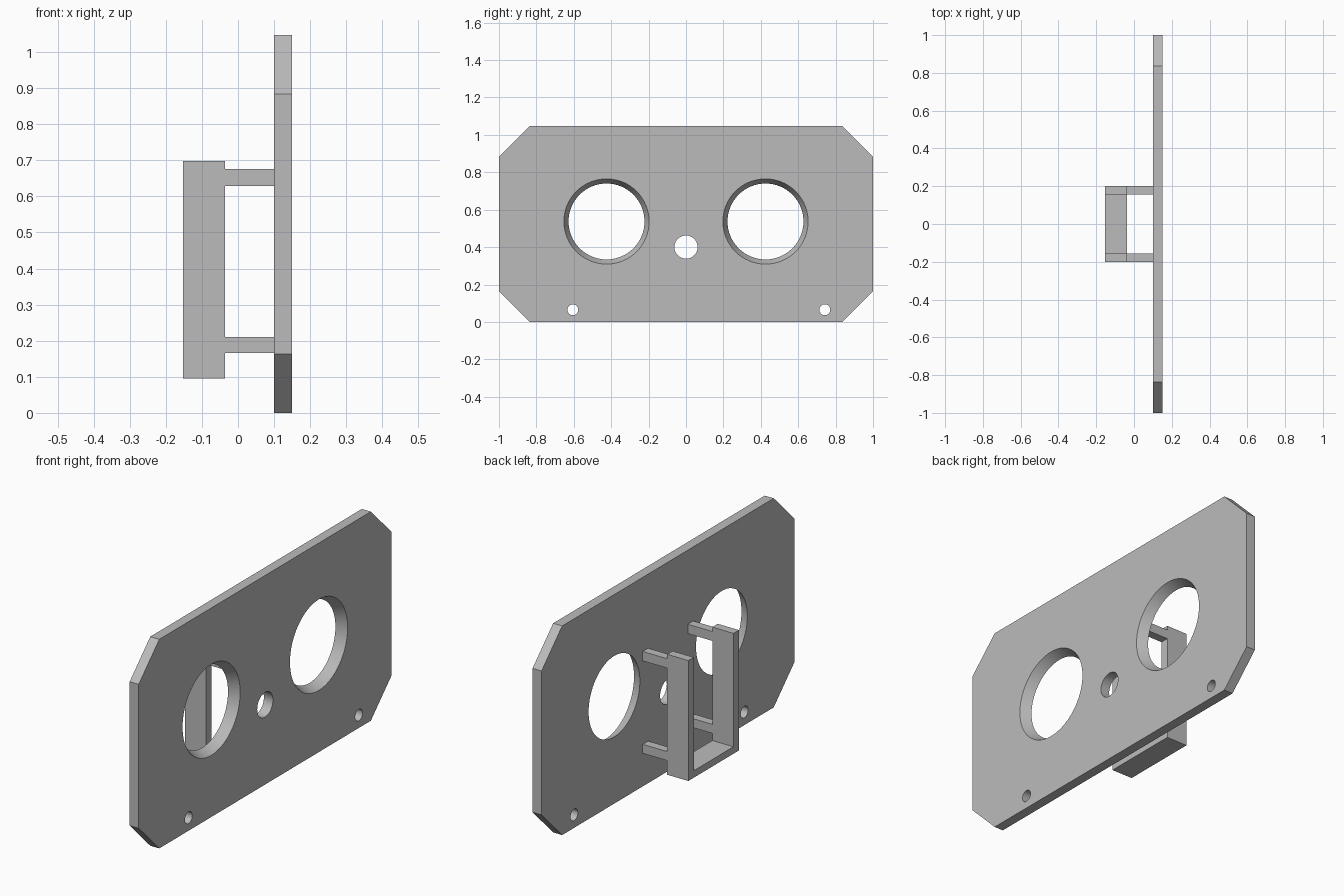
import bpy
import bmesh
from math import pi
from mathutils import Matrix

if "Cube" in bpy.data.objects:
    bpy.data.objects.remove(bpy.data.objects["Cube"], do_unlink=True)

grey = bpy.data.materials.new("light_grey")
grey.use_nodes = True
grey.diffuse_color = (0.5, 0.5, 0.5, 1)
grey.node_tree.nodes["Principled BSDF"].inputs["Base Color"].default_value = (0.5, 0.5, 0.5, 1)


def make_object(name, bm):
    bmesh.ops.recalc_face_normals(bm, faces=bm.faces)
    mesh = bpy.data.meshes.new(name)
    bm.to_mesh(mesh)
    bm.free()
    mesh.materials.append(grey)
    obj = bpy.data.objects.new(name, mesh)
    bpy.context.collection.objects.link(obj)
    return obj


def extrude_profile(name, outline, x0, x1):
    """Extrude a (y, z) outline from x0 to x1."""
    bm = bmesh.new()
    face = bm.faces.new([bm.verts.new((x0, y, z)) for y, z in outline])
    new = bmesh.ops.extrude_face_region(bm, geom=[face])["geom"]
    verts = [v for v in new if isinstance(v, bmesh.types.BMVert)]
    bmesh.ops.translate(bm, verts=verts, vec=(x1 - x0, 0, 0))
    return make_object(name, bm)


BACK, FRONT = 0.10, 0.15        # plate faces
OVER = 0.05                     # how far cutters pass the plate

# Panel with clipped corners
top, clip = 1.047, 0.163
corner = 1 - clip
panel = extrude_profile("panel", [
    (-corner, 0), (corner, 0), (1, clip), (1, top - clip),
    (corner, top), (-corner, top), (-1, top - clip), (-1, clip)], BACK, FRONT)

# Holes: y, z, back radius, front radius
holes = [(-0.425, 0.537, 0.203, 0.228), (0.425, 0.537, 0.203, 0.228),
         (0, 0.4, 0.062, 0.062),
         (-0.605, 0.065, 0.029, 0.029), (0.742, 0.065, 0.029, 0.029)]
bm = bmesh.new()
for y, z, r_back, r_front in holes:
    flare = (r_front - r_back) * OVER / (FRONT - BACK)
    place = Matrix.Translation(((BACK + FRONT) / 2, y, z)) @ Matrix.Rotation(pi / 2, 4, 'Y')
    bmesh.ops.create_cone(bm, cap_ends=True, segments=64,
                          radius1=r_back - flare, radius2=r_front + flare,
                          depth=FRONT - BACK + 2 * OVER, matrix=place)
cutter = make_object("hole_cutter", bm)
cutter.hide_render = True

cut = panel.modifiers.new("holes", 'BOOLEAN')
cut.operation = 'DIFFERENCE'
cut.solver = 'EXACT'
cut.object = cutter
bpy.context.view_layer.objects.active = panel
panel.select_set(True)
bpy.ops.object.modifier_apply(modifier=cut.name)
bpy.data.objects.remove(cutter, do_unlink=True)
bpy.ops.object.shade_smooth_by_angle(angle=pi / 6)

# Open-topped U bracket behind the panel
outer, inner = 0.2, 0.157
low, high, floor = 0.095, 0.698, 0.13
rear, near = -0.153, -0.036
extrude_profile("bracket", [
    (-outer, low), (outer, low), (outer, high), (inner, high),
    (inner, floor), (-inner, floor), (-inner, high), (-outer, high)], rear, near)

# Four arms joining bracket and panel
for side, s in (("left", 1), ("right", -1)):
    for level, z0, z1 in (("lower", 0.166, 0.211), ("upper", 0.629, 0.676)):
        extrude_profile(f"{level}_{side}_arm", [
            (s * inner, z0), (s * outer, z0), (s * outer, z1), (s * inner, z1)], near, BACK)
